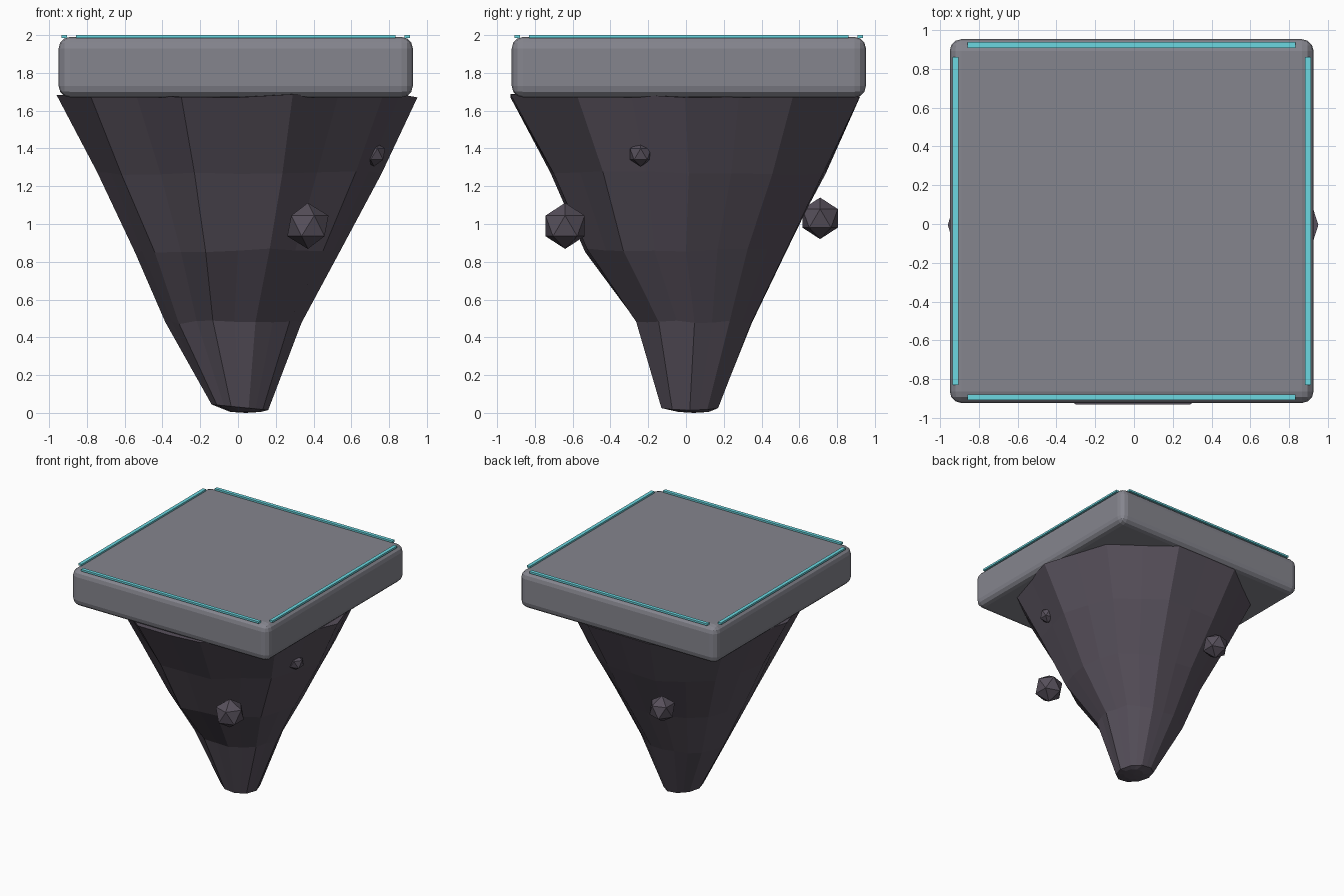
import bpy, bmesh, random
from math import sin, cos, pi
from mathutils import Vector

if "Cube" in bpy.data.objects:
    bpy.data.objects.remove(bpy.data.objects["Cube"])

random.seed(4)


def material(name, rgb):
    m = bpy.data.materials.new(name)
    m.diffuse_color = (*rgb, 1)
    m.use_nodes = True
    m.node_tree.nodes["Principled BSDF"].inputs["Base Color"].default_value = m.diffuse_color
    return m


STONE = material("slab_stone", (0.235, 0.235, 0.27))
ROCK = material("dark_rock", (0.095, 0.08, 0.105))
GLOW = material("cyan_trim", (0.15, 0.68, 0.75))


def finish(bm, name, mat):
    bmesh.ops.recalc_face_normals(bm, faces=bm.faces)
    me = bpy.data.meshes.new(name)
    bm.to_mesh(me)
    bm.free()
    me.materials.append(mat)
    ob = bpy.data.objects.new(name, me)
    bpy.context.collection.objects.link(ob)
    return ob


def box(name, centre, size, mat):
    bm = bmesh.new()
    bmesh.ops.create_cube(bm, size=1)
    for v in bm.verts:
        v.co = Vector(centre) + v.co * Vector(size)
    return finish(bm, name, mat)


# Square slab with rounded edges
CX, CY, SIZE = -0.012, 0.015, 1.875
slab = box("slab", (CX, CY, 1.83), (SIZE, SIZE, 0.32), STONE)
bevel = slab.modifiers.new("round_edges", "BEVEL")
bevel.width = 0.06
bevel.segments = 3

# Four trim strips along the top edges
for s, fb, lr in ((-1, "front", "left"), (1, "back", "right")):
    box(fb + "_trim", (CX, CY + s * 0.908, 1.992), (1.69, 0.03, 0.016), GLOW)
    box(lr + "_trim", (CX + s * 0.908, CY, 1.992), (0.03, 1.69, 0.016), GLOW)

# Tapered ten-sided rock: z, x min, x max, y min, y max of each ring
RINGS = [
    (1.68, -0.96, 0.95, -0.93, 0.92),
    (1.27, -0.75, 0.76, -0.71, 0.74),
    (0.86, -0.55, 0.55, -0.53, 0.53),
    (0.48, -0.38, 0.34, -0.26, 0.35),
    (0.03, -0.14, 0.16, -0.13, 0.17),
    (0.005, -0.04, 0.12, -0.04, 0.12),
]
SIDES = 10
bm = bmesh.new()
rings = []
for i, (z, x0, x1, y0, y1) in enumerate(RINGS):
    centre = Vector(((x0 + x1) / 2, (y0 + y1) / 2, z))
    corners = [Vector(((x1 - x0) / 2 * cos(2 * pi * k / SIDES),
                       (y1 - y0) / 2 / 0.951 * sin(2 * pi * k / SIDES), 0))
               for k in range(SIDES)]
    ring = []
    jitter = 0.02 if 0 < i < 4 else 0.0
    for k in range(SIDES):
        for p in (corners[k], (corners[k] + corners[(k + 1) % SIDES]) / 2):
            co = centre + p * (1 + random.uniform(-jitter, jitter))
            if i < 4:
                co.z += random.uniform(-0.012, 0.01)
            elif i == 4:
                co.z = 0.03 - 0.1 * p.x
            ring.append(bm.verts.new(co))
    rings.append(ring)
N = 2 * SIDES
for a, b in zip(rings, rings[1:]):
    for k in range(N):
        n = (k + 1) % N
        bm.faces.new((a[k], a[n], b[n], b[k]))
for ring, z in ((rings[0], 1.69), (rings[-1], 0.0)):
    hub = bm.verts.new((0.0 if z > 1 else 0.04, 0.0 if z > 1 else 0.04, z))
    for k in range(N):
        bm.faces.new((ring[k], ring[(k + 1) % N], hub))
finish(bm, "rock_base", ROCK)

# Loose boulders around the rock
for name, pos, r in (("front_boulder", (0.37, -0.64, 0.99), 0.122),
                     ("back_boulder", (-0.27, 0.71, 1.03), 0.11),
                     ("side_boulder", (0.72, -0.24, 1.37), 0.066)):
    bm = bmesh.new()
    bmesh.ops.create_icosphere(bm, subdivisions=1, radius=r)
    bmesh.ops.translate(bm, verts=bm.verts, vec=pos)
    finish(bm, name, ROCK)
